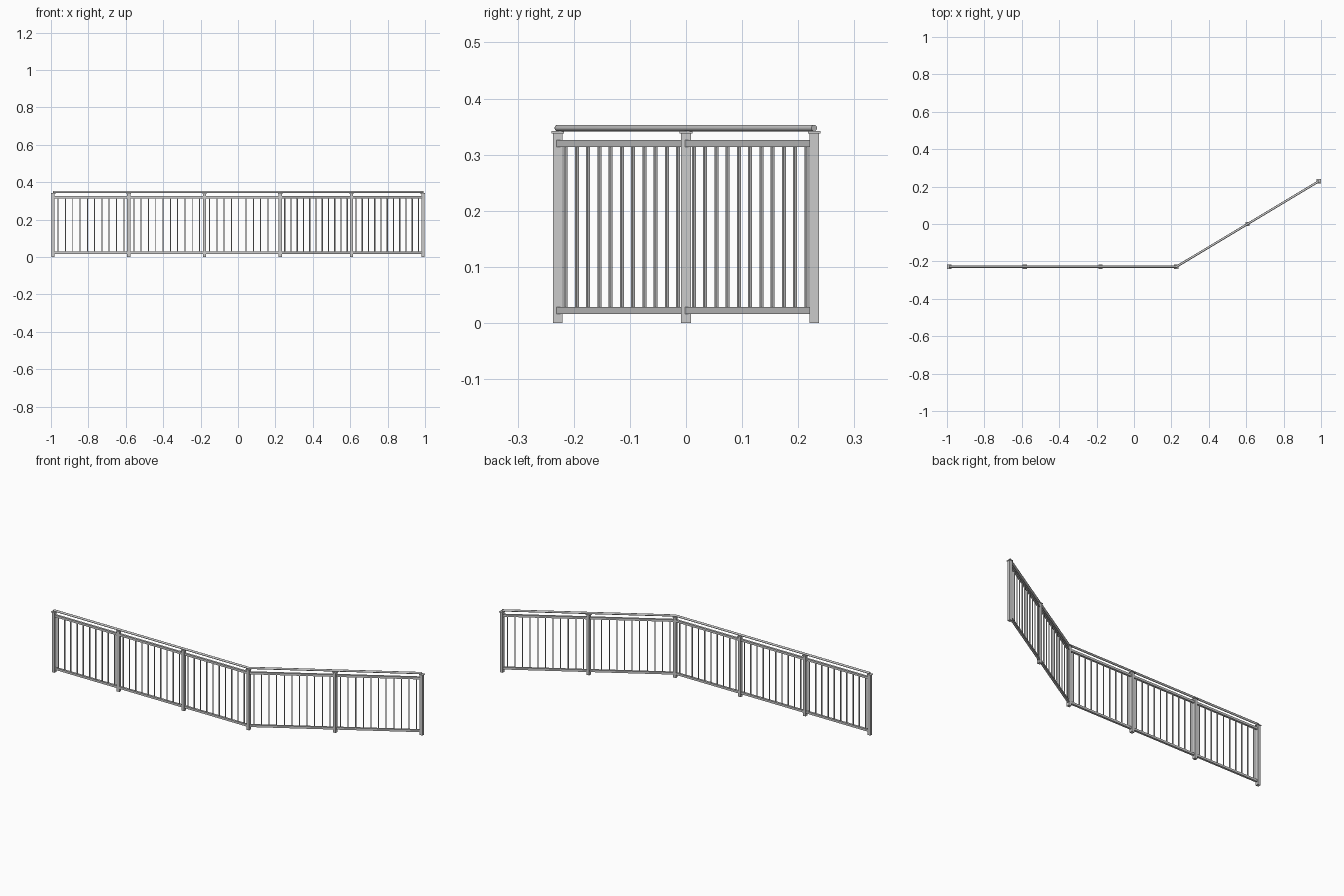
import bpy, bmesh
from math import atan2
from mathutils import Matrix, Vector

if "Cube" in bpy.data.objects:
    bpy.data.objects.remove(bpy.data.objects["Cube"])

# path of the railing: start, bend, end
START, BEND, END = Vector((-0.9885, -0.2285, 0)), Vector((0.226, -0.2285, 0)), Vector((0.9885, 0.2285, 0))
# each run: start, end, number of panels, balusters per panel
RUNS = [(START, BEND, 3, 10), (BEND, END, 2, 11)]
PITCH = 0.039


def boxes(name, items):
    """One object from a list of (centre, size, z rotation) boxes."""
    bm = bmesh.new()
    for c, s, a in items:
        m = Matrix.Translation(c) @ Matrix.Rotation(a, 4, 'Z') @ Matrix.Diagonal((*s, 1))
        bmesh.ops.create_cube(bm, size=1, matrix=m)
    me = bpy.data.meshes.new(name)
    bm.to_mesh(me)
    bm.free()
    ob = bpy.data.objects.new(name, me)
    bpy.context.collection.objects.link(ob)


def up(p, z):
    return Vector((p.x, p.y, z))


posts = [START]
for r, (a, b, panels, count) in enumerate(RUNS, 1):
    ang = atan2(b.y - a.y, b.x - a.x)
    step = (b - a) / panels
    d = step.normalized()
    rails, bars = [], []
    for i in range(panels):
        mid = a + step * (i + 0.5)
        posts.append(a + step * (i + 1))
        # bottom and top rail of the panel
        for z in (0.0225, 0.320):
            rails.append((up(mid, z), (step.length, 0.012, 0.012), ang))
        # evenly spaced square balusters
        for k in range(count):
            p = mid + d * PITCH * (k - (count - 1) / 2)
            bars.append((up(p, 0.17125), (0.005, 0.005, 0.2935), ang))
    boxes(f"panel_rails_{r}", rails)
    boxes(f"balusters_{r}", bars)

# square posts with flat cap plates
for i, p in enumerate(posts, 1):
    boxes(f"post_{i}", [(up(p, 0.169), (0.017, 0.017, 0.338), 0)])
    boxes(f"post_cap_{i}", [(up(p, 0.340), (0.023, 0.023, 0.004), 0)])

# round handrail, mitred at the bend
cu = bpy.data.curves.new("handrail", 'CURVE')
cu.dimensions = '3D'
cu.twist_mode = 'Z_UP'
cu.bevel_depth = 0.0058
cu.bevel_resolution = 6
cu.use_fill_caps = True
sp = cu.splines.new('POLY')
sp.points.add(2)
for pt, p in zip(sp.points, (START, BEND, END)):
    pt.co = (p.x, p.y, 0.3475, 1)
rail = bpy.data.objects.new("handrail", cu)
bpy.context.collection.objects.link(rail)
bpy.context.view_layer.objects.active = rail
rail.select_set(True)
bpy.ops.object.convert(target='MESH')
bpy.ops.object.shade_smooth_by_angle()
